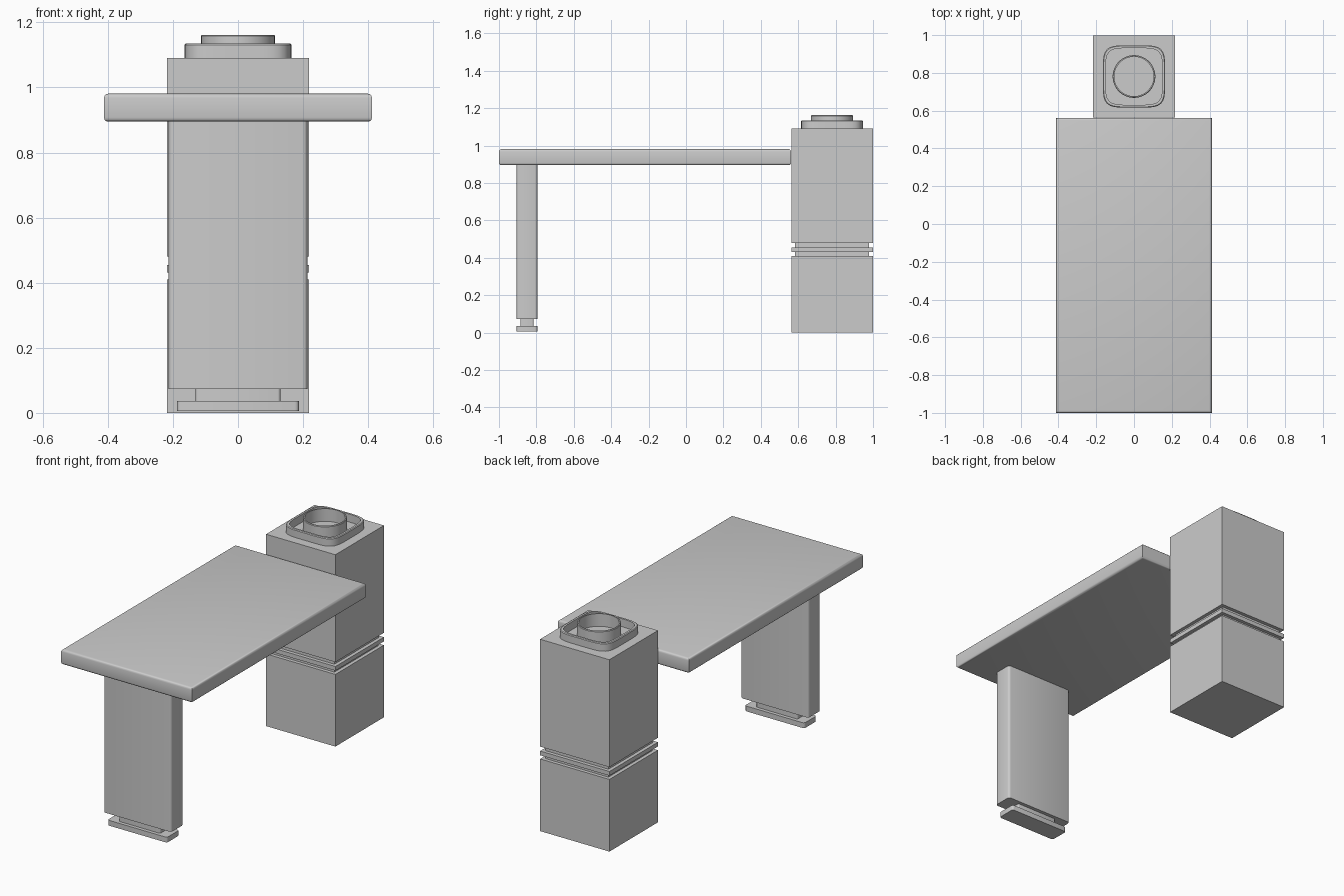
import bpy, bmesh, math

if "Cube" in bpy.data.objects:
    bpy.data.objects.remove(bpy.data.objects["Cube"])

TOWER_Y = 0.781


def finish(name, bm, smooth=True):
    bmesh.ops.recalc_face_normals(bm, faces=bm.faces[:])
    me = bpy.data.meshes.new(name)
    bm.to_mesh(me)
    bm.free()
    ob = bpy.data.objects.new(name, me)
    bpy.context.collection.objects.link(ob)
    if smooth:
        bpy.ops.object.select_all(action='DESELECT')
        ob.select_set(True)
        bpy.context.view_layer.objects.active = ob
        bpy.ops.object.shade_smooth_by_angle(angle=math.radians(35))
    return ob


def box(name, x, y, z, bevel=0.0, vertical=False, segments=3):
    """Box from (min, max) ranges; bevels vertical or horizontal edges."""
    bm = bmesh.new()
    bmesh.ops.create_cube(bm, size=1)
    for v in bm.verts:
        for i, (lo, hi) in enumerate((x, y, z)):
            v.co[i] = lo if v.co[i] < 0 else hi
    if bevel:
        edges = [e for e in bm.edges
                 if (abs(e.verts[0].co.z - e.verts[1].co.z) > 1e-5) == vertical]
        bmesh.ops.bevel(bm, geom=edges, offset=bevel, segments=segments,
                        profile=0.5, affect='EDGES')
    return finish(name, bm, bool(bevel))


def collar(name, outer, inner, z0, z1, power, chamfer=0.004, n=64):
    """Open ring whose outline is a superellipse (power 2 is a circle)."""
    profile = [(outer, z0), (outer, z1 - chamfer), (outer - chamfer, z1),
               (inner, z1), (inner, z0)]
    bm = bmesh.new()
    rings = []
    for r, z in profile:
        ring = []
        for i in range(n):
            a = 2 * math.pi * i / n
            c, s = math.cos(a), math.sin(a)
            k = r / (abs(c) ** power + abs(s) ** power) ** (1 / power)
            ring.append(bm.verts.new((k * c, TOWER_Y + k * s, z)))
        rings.append(ring)
    for j, a in enumerate(rings):
        b = rings[(j + 1) % len(rings)]
        for i in range(n):
            bm.faces.new((a[i], a[(i + 1) % n], b[(i + 1) % n], b[i]))
    return finish(name, bm)


def tower_block(name, half, z0, z1):
    return box(name, (-half, half), (TOWER_Y - half, TOWER_Y + half), (z0, z1))


# Square tower with a grooved band
tower_block("tower_lower", 0.218, 0.0, 0.41)
tower_block("tower_core", 0.198, 0.405, 0.485)
tower_block("tower_band", 0.218, 0.431, 0.455)
tower_block("tower_upper", 0.218, 0.48, 1.09)

# Open collars on top of the tower
collar("outer_collar", 0.165, 0.150, 1.086, 1.135, 5)
collar("inner_collar", 0.113, 0.104, 1.086, 1.162, 2, 0.003)

# Slab
box("table_top", (-0.412, 0.412), (-1.0, 0.562), (0.895, 0.981), 0.013)

# Front leg, neck and foot
box("front_leg", (-0.213, 0.213), (-0.905, -0.795), (0.073, 0.90), 0.013, True)
box("leg_neck", (-0.13, 0.13), (-0.885, -0.815), (0.03, 0.08), 0.008, True)
box("leg_foot", (-0.187, 0.187), (-0.905, -0.795), (0.006, 0.036), 0.012, True)
